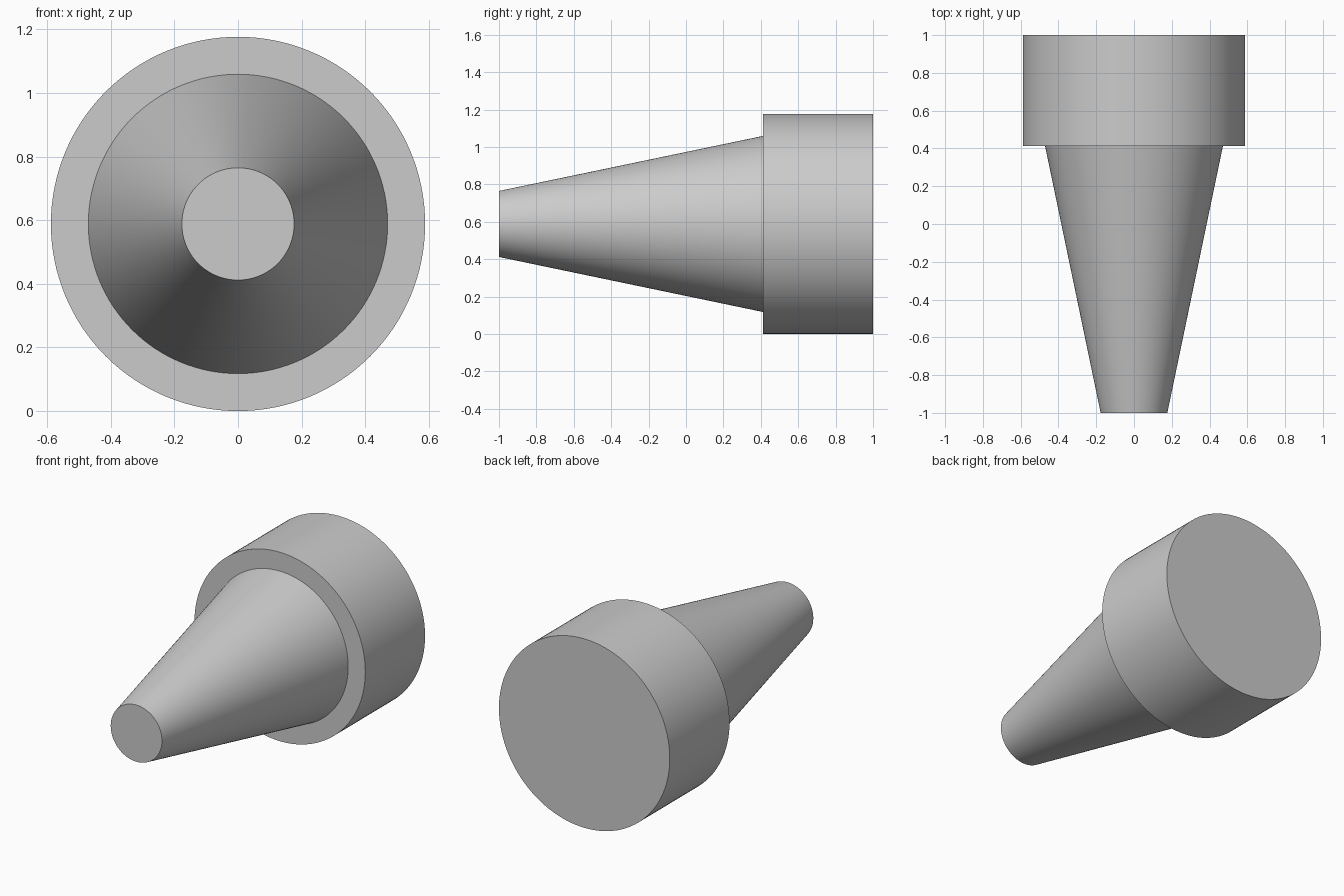
import bpy
import math

cube = bpy.data.objects.get("Cube")
if cube:
    bpy.data.objects.remove(cube, do_unlink=True)

# Proportions in collar radii, scaled so the whole length is 2
UNIT = 2 / 3.4
SIDES = 128

grey = bpy.data.materials.new("light_grey")
grey.use_nodes = True
colour = (0.6, 0.6, 0.6, 1)
grey.diffuse_color = colour
grey.node_tree.nodes["Principled BSDF"].inputs["Base Color"].default_value = colour


def turned_part(name, front_radius, back_radius, front, length):
    """A solid of revolution along y, from its front face backwards."""
    bpy.ops.mesh.primitive_cone_add(
        vertices=SIDES,
        radius1=front_radius * UNIT,
        radius2=back_radius * UNIT,
        depth=length * UNIT,
        location=(0, -1 + (front + length / 2) * UNIT, UNIT),
        rotation=(-math.pi / 2, 0, 0),
    )
    part = bpy.context.object
    part.name = name
    part.data.materials.append(grey)
    bpy.ops.object.shade_smooth_by_angle(angle=math.radians(30))
    return part


# Tapered nose and wide rear collar
turned_part("tapered_nose", 0.3, 0.8, 0, 2.4)
turned_part("rear_collar", 1, 1, 2.4, 1)
